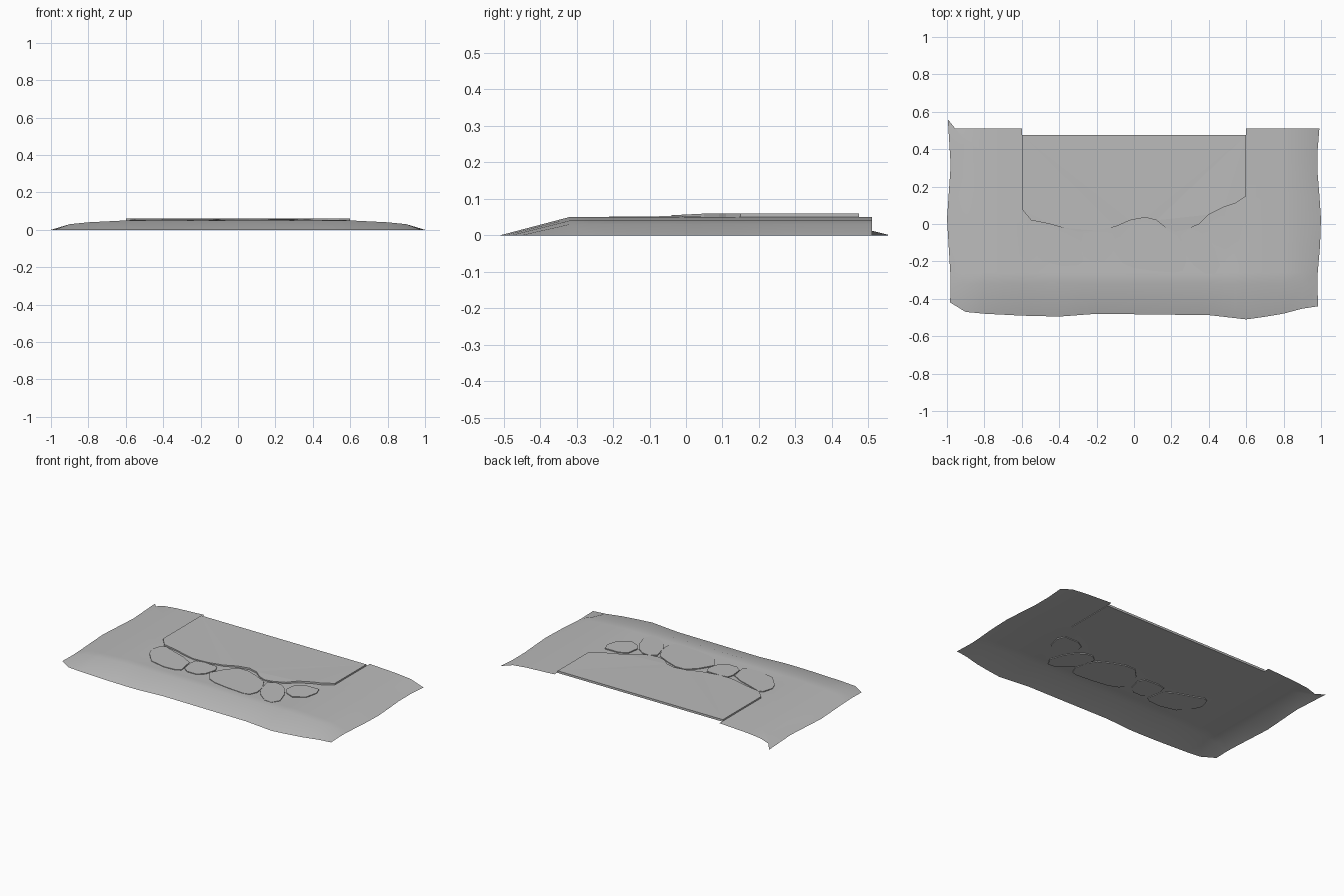
import bpy, bmesh, math

cube = bpy.data.objects.get("Cube")
if cube:
    bpy.data.objects.remove(cube, do_unlink=True)

grey = bpy.data.materials.new("stone grey")
grey.use_nodes = True
grey.diffuse_color = (0.5, 0.5, 0.5, 1)
grey.node_tree.nodes["Principled BSDF"].inputs["Base Color"].default_value = grey.diffuse_color


def finish(bm, name):
    mesh = bpy.data.meshes.new(name)
    bm.to_mesh(mesh)
    bm.free()
    mesh.materials.append(grey)
    obj = bpy.data.objects.new(name, mesh)
    bpy.context.collection.objects.link(obj)
    return obj


def lerp(points, x):
    """Height of a polyline at x."""
    for (x0, y0), (x1, y1) in zip(points, points[1:]):
        if x <= x1:
            return y0 + (y1 - y0) * (x - x0) / (x1 - x0)
    return points[-1][1]


def metres(points):
    return [(x / 100, y / 100) for x, y in points]


# Shared outlines, in hundredths
SLAB_EDGE = metres([(-60, 8), (-55, 2), (-45, 0), (-38, -2), (-30, -4), (-20, -3.5),
                    (-10, -1.5), (-2, 2), (6, 3.5), (12, 2), (17, -2), (22, -4),
                    (28, -3), (35, 0), (40, 5), (48, 9), (54, 11), (60, 15)])
FRONT = metres([(-100, -42), (-98, -43), (-89, -47.5), (-60, -49), (-40, -49.5), (-20, -48),
                (20, -48.5), (40, -48.7), (60, -51), (78, -48.5), (88, -45.5), (100, -44)])
CROWN = metres([(0, 5), (60, 5), (80, 4), (90, 3), (100, 0)])
BACK, SLAB_BACK, HALF = 0.51, 0.475, 0.6

# Ground sheet: columns along x, rows from the front slope to the slab edge,
# with the outer wings carrying on to the back
outer = [-1, -0.9, -0.8, -0.7]
columns = sorted(outer + [x for x, _ in SLAB_EDGE] + [-x for x in outer])
bm = bmesh.new()
grid = []
for x in columns:
    front, edge, top = lerp(FRONT, x), lerp(SLAB_EDGE, x), lerp(CROWN, abs(x))
    dip = 0.004 if abs(x) < HALF else 0
    rows = [(front, 0), (-0.32, top), (-0.26, top - dip / 2)]
    rows += [(-0.26 + (edge + 0.26) * t, top - dip) for t in (0.35, 0.7)] + [(edge, top - dip / 2)]
    if abs(x) >= HALF:
        rows += [(edge + (BACK - edge) * t, top) for t in (0.33, 0.67, 1)]
    column = []
    for y, z in rows:
        wave = 0.99 + 0.01 * math.cos(3 * math.pi * y) if abs(x) == 1 else 1
        column.append(bm.verts.new((x * wave, y, z)))
    grid.append(column)
for a, b in zip(grid, grid[1:]):
    for i in range(min(len(a), len(b)) - 1):
        bm.faces.new((a[i], b[i], b[i + 1], a[i + 1]))
for f in bm.faces:
    f.smooth = True
finish(bm, "ground_sheet")


def plate(name, outline, top, bottom, capped):
    """Flat plate with straight walls; top is a function of y."""
    bm = bmesh.new()
    upper = [bm.verts.new((x, y, top(y))) for x, y in outline]
    lower = [bm.verts.new((x, y, bottom)) for x, y in outline]
    n = len(outline)
    for i in range(n):
        j = (i + 1) % n
        bm.faces.new((lower[i], lower[j], upper[j], upper[i]))
    bm.faces.new(upper)
    if capped:
        bm.faces.new(lower[::-1])
    bmesh.ops.recalc_face_normals(bm, faces=bm.faces)
    bmesh.ops.triangulate(bm, faces=[f for f in bm.faces if len(f.verts) > 4])
    return finish(bm, name)


# Raised slab with a wavy front lip
slab_outline = SLAB_EDGE + [(HALF, SLAB_BACK), (-HALF, SLAB_BACK)]
plate("raised_slab", slab_outline, lambda y: min(0.06, 0.057 + 0.05 * y), 0.046, True)

# Flat stones set along the lip
STONES = [
    [(-58, -7), (-56, 0), (-53, 1), (-45, -2), (-36, -5), (-29, -9), (-27, -20),
     (-30, -22), (-38, -22.5), (-49, -20), (-56, -12)],
    [(-28, -9), (-27, -5), (-22, -4), (-12, -4.5), (-10, -9), (-12, -16),
     (-16, -20), (-23, -20), (-27, -17)],
    [(-11, -14), (-6, -5), (0, 1), (7, 1), (15, -2), (23, -6), (27, -13), (28, -20),
     (26, -25), (22, -26), (10, -25), (0, -23.5), (-6, -21)],
    [(25, -6), (29, -3), (34, -3.5), (39, -7), (43, -13), (46, -22), (43, -27),
     (38, -26.5), (32, -22), (28, -17)],
    [(40, -7), (41, 1), (46, 4), (56, 4), (58, -1), (56, -9), (49, -13.5), (43, -11)],
]
for i, stone in enumerate(STONES):
    plate(f"flat_stone_{i + 1}", metres(stone), lambda y: 0.053 + 0.01 * y, 0.042, True)
